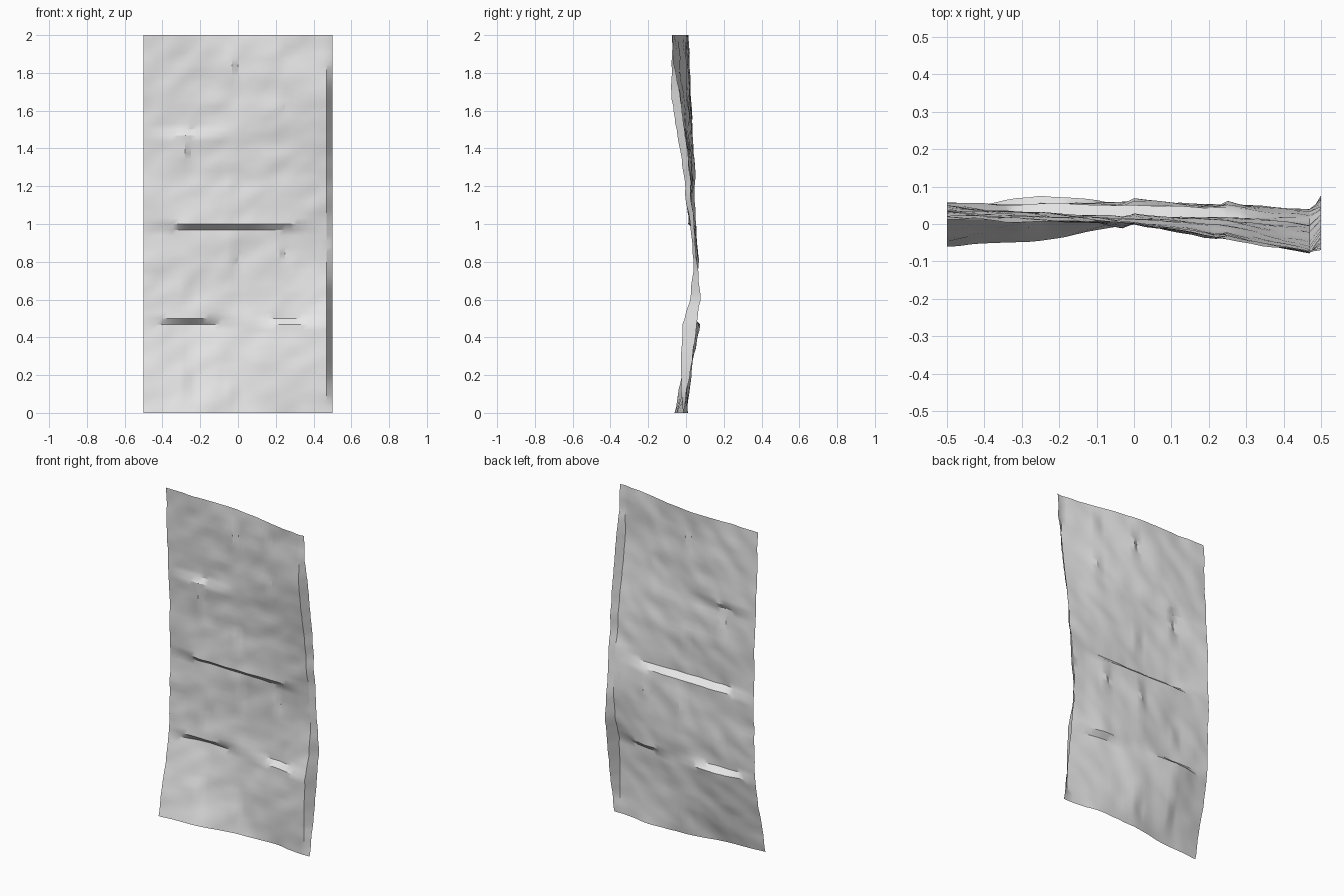
import bpy, bmesh, math
from mathutils import Vector, noise

if "Cube" in bpy.data.objects:
    bpy.data.objects.remove(bpy.data.objects["Cube"], do_unlink=True)

# Coarse depth profiles: one row per height, one value per column
COLS = [-0.5, -0.25, 0.0, 0.25, 0.469, 0.5]
ROWS = [
    (0.000, (-0.060, -0.040, 0.000, 0.008, -0.022, -0.020)),
    (0.250, (-0.010, 0.030, 0.030, 0.000, -0.025, 0.030)),
    (0.469, (0.040, 0.078, 0.050, 0.015, -0.015, 0.058)),
    (0.500, (0.040, 0.040, 0.050, 0.048, -0.005, 0.064)),
    (0.600, (0.045, 0.045, 0.060, 0.050, 0.020, 0.077)),
    (0.800, (0.050, 0.048, 0.060, 0.050, 0.043, 0.060)),
    (0.969, (0.053, 0.052, 0.052, 0.045, 0.022, 0.042)),
    (1.000, (0.053, 0.015, 0.012, 0.018, 0.020, 0.040)),
    (1.250, (0.043, 0.030, 0.020, 0.010, -0.012, 0.022)),
    (1.469, (0.036, 0.010, 0.006, -0.015, -0.045, -0.003)),
    (1.500, (0.035, 0.030, 0.005, -0.020, -0.050, -0.006)),
    (1.700, (0.022, 0.020, 0.000, -0.036, -0.080, -0.035)),
    (1.850, (0.018, 0.014, 0.000, -0.040, -0.074, -0.062)),
    (2.000, (0.012, 0.008, 0.000, -0.040, -0.075, -0.070)),
]
# Short upright breaks in the rock: x, height, half length, depth
CRACKS = [(-0.016, 1.83, 0.09, 0.022), (-0.016, 1.20, 0.08, 0.022),
          (-0.016, 0.82, 0.10, 0.018), (-0.016, 0.13, 0.07, 0.016),
          (-0.266, 1.39, 0.11, 0.024), (-0.266, 0.65, 0.07, 0.020),
          (-0.266, 0.17, 0.07, 0.018), (0.234, 1.88, 0.07, 0.018),
          (0.234, 1.62, 0.08, 0.016), (0.234, 0.85, 0.08, 0.024)]


def lerp_in(keys, vals, t):
    for i in range(len(keys) - 1):
        if t <= keys[i + 1] + 1e-6:
            f = (t - keys[i]) / (keys[i + 1] - keys[i])
            return vals[i] + (vals[i + 1] - vals[i]) * f
    return vals[-1]


def depth(x, z):
    y = lerp_in([r[0] for r in ROWS], [lerp_in(COLS, r[1], x) for r in ROWS], z)
    # weathered grain running diagonally
    a = math.radians(35)
    u, v = x * math.cos(a) + z * math.sin(a), z * math.cos(a) - x * math.sin(a)
    y += 0.008 * noise.noise(Vector((u * 5, v * 10, 3.1)))
    y += 0.005 * noise.noise(Vector((u * 11, v * 22, 7.7)))
    for cx, cz, half, amp in CRACKS:
        fall = max(0.0, 1 - abs(z - cz) / (half * 1.5))
        side = x - cx
        y += 0.5 * amp * fall * (1 if side > 0 else -1) * max(0.0, 1 - abs(side) / 0.13)
    return max(-0.083, min(0.083, y))


# Rock face sheet
NX, NZ = 32, 64
bm = bmesh.new()
grid = [[bm.verts.new((i / NX - 0.5, depth(i / NX - 0.5, 2 * j / NZ), 2 * j / NZ))
         for i in range(NX + 1)] for j in range(NZ + 1)]
for j in range(NZ):
    for i in range(NX):
        bm.faces.new((grid[j][i], grid[j][i + 1], grid[j + 1][i + 1], grid[j + 1][i]))
mesh = bpy.data.meshes.new("rock_face")
bm.to_mesh(mesh)
bm.free()
rock = bpy.data.objects.new("rock_face", mesh)
bpy.context.collection.objects.link(rock)

# Plain stone colour
mat = bpy.data.materials.new("pale_stone")
mat.use_nodes = True
colour = (0.8, 0.8, 0.8, 1.0)
mat.diffuse_color = colour
mat.node_tree.nodes["Principled BSDF"].inputs["Base Color"].default_value = colour
mesh.materials.append(mat)

# Soft shading with crisp ledges
bpy.ops.object.select_all(action='DESELECT')
rock.select_set(True)
bpy.context.view_layer.objects.active = rock
bpy.ops.object.shade_smooth_by_angle(angle=math.radians(30))
